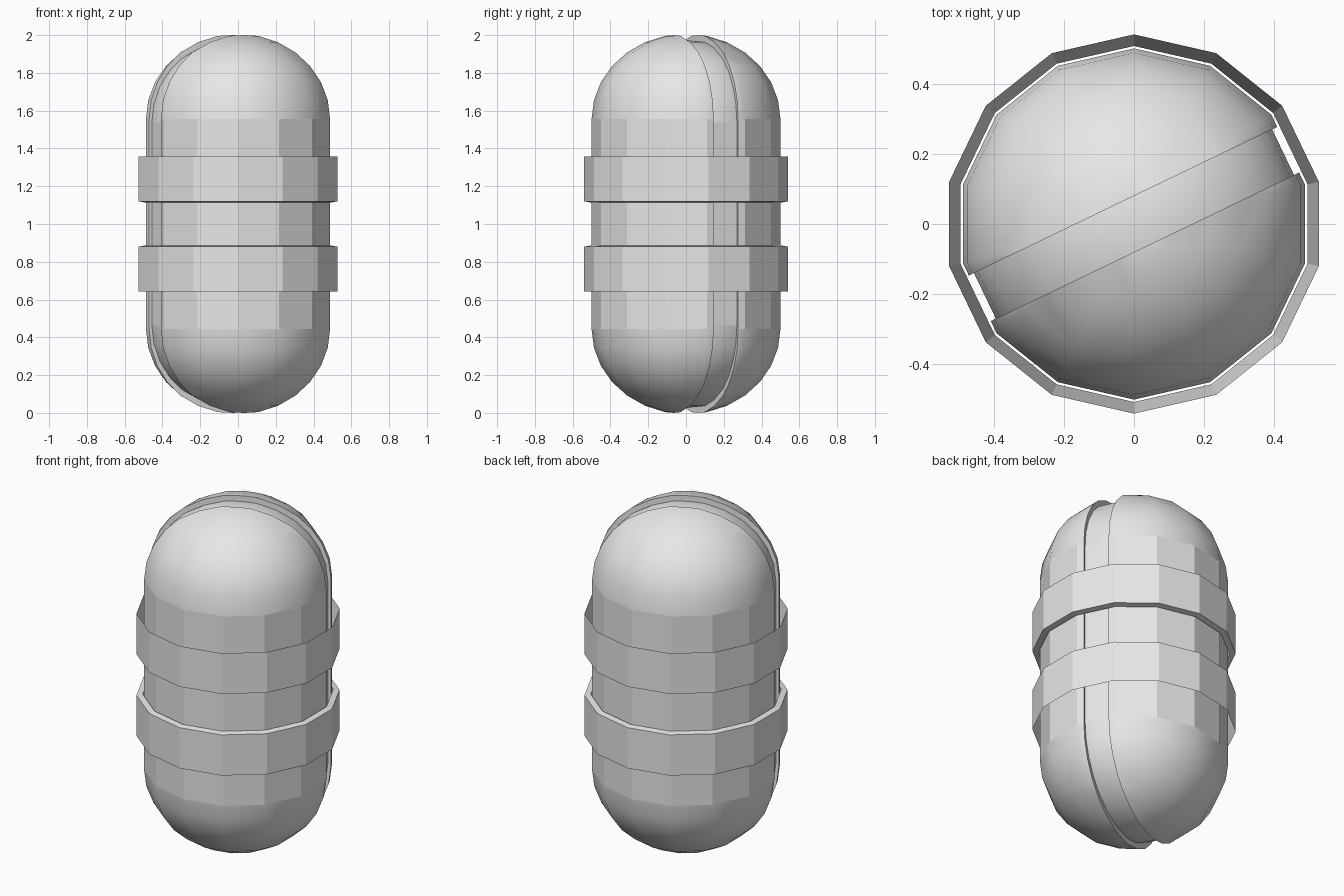
import bpy, bmesh, math
from mathutils import Vector

SIDES = 14
HALF_STRAIGHT = 0.555   # half the length of the straight wall
DOME_H = 0.452          # dome height
DOME_STEPS = 7
SLOT = 0.072            # half width of the slot
MID_Z = 1.0

cube = bpy.data.objects.get("Cube")
if cube:
    bpy.data.objects.remove(cube, do_unlink=True)

grey = bpy.data.materials.new("light_grey")
grey.use_nodes = True
GREY = (0.8, 0.8, 0.8, 1)
grey.diffuse_color = GREY
grey.node_tree.nodes["Principled BSDF"].inputs["Base Color"].default_value = GREY


def lathe(bm, profile, closed=False):
    """Revolve (radius, z) points; a zero radius makes a pole."""
    rows = []
    for r, z in profile:
        if r < 1e-5:
            rows.append([bm.verts.new((0, 0, z))] * SIDES)
            continue
        row = []
        for k in range(SIDES):
            a = math.pi / 2 + 2 * math.pi * k / SIDES
            row.append(bm.verts.new((r * math.cos(a), r * math.sin(a), z)))
        rows.append(row)
    pairs = list(zip(rows, rows[1:]))
    if closed:
        pairs.append((rows[-1], rows[0]))
    for lo, hi in pairs:
        for k in range(SIDES):
            n = (k + 1) % SIDES
            corners = list(dict.fromkeys([lo[k], lo[n], hi[n], hi[k]]))
            bm.faces.new(corners)
    bmesh.ops.recalc_face_normals(bm, faces=bm.faces)


def finish(bm, name):
    mesh = bpy.data.meshes.new(name)
    bm.to_mesh(mesh)
    bm.free()
    mesh.materials.append(grey)
    obj = bpy.data.objects.new(name, mesh)
    obj.location.z = MID_Z
    bpy.context.collection.objects.link(obj)
    return obj


def capsule(name, scale=1.0, cut_normal=None):
    # Profile from the bottom pole to the top pole
    dome = []
    for i in range(DOME_STEPS + 1):
        a = math.pi / 2 * i / DOME_STEPS
        dome.append((0.5 * math.cos(a), HALF_STRAIGHT + DOME_H * math.sin(a)))
    profile = [(r, -z) for r, z in reversed(dome)] + dome
    bm = bmesh.new()
    lathe(bm, [(r * scale, z * scale) for r, z in profile])
    # Smooth domes, faceted straight wall
    for f in bm.faces:
        f.smooth = abs(f.calc_center_median().z) > HALF_STRAIGHT * scale
    if cut_normal:
        # Keep one side of the slot and close the cut
        cut = bmesh.ops.bisect_plane(
            bm, geom=bm.verts[:] + bm.edges[:] + bm.faces[:],
            plane_co=cut_normal * SLOT, plane_no=cut_normal, clear_inner=True)
        edges = [e for e in cut["geom_cut"] if isinstance(e, bmesh.types.BMEdge)]
        cap = bmesh.ops.holes_fill(bm, edges=edges, sides=0)
        for f in cap["faces"]:
            f.smooth = False
        bmesh.ops.recalc_face_normals(bm, faces=bm.faces)
    return finish(bm, name)


# Two shell halves either side of a diagonal slot, around a smaller core
angle = math.pi / 2 + math.pi / 7
across = Vector((math.cos(angle), math.sin(angle), 0))
capsule("back_shell", cut_normal=across)
capsule("front_shell", cut_normal=-across)
capsule("inner_core", scale=0.967)

# Mirrored bands, each tapering inward to a lip on the side facing the middle
for name, s in (("upper_band", 1), ("lower_band", -1)):
    bm = bmesh.new()
    lathe(bm, [(0.54, s * 0.12), (0.54, s * 0.358), (0.507, s * 0.114)], closed=True)
    finish(bm, name)
